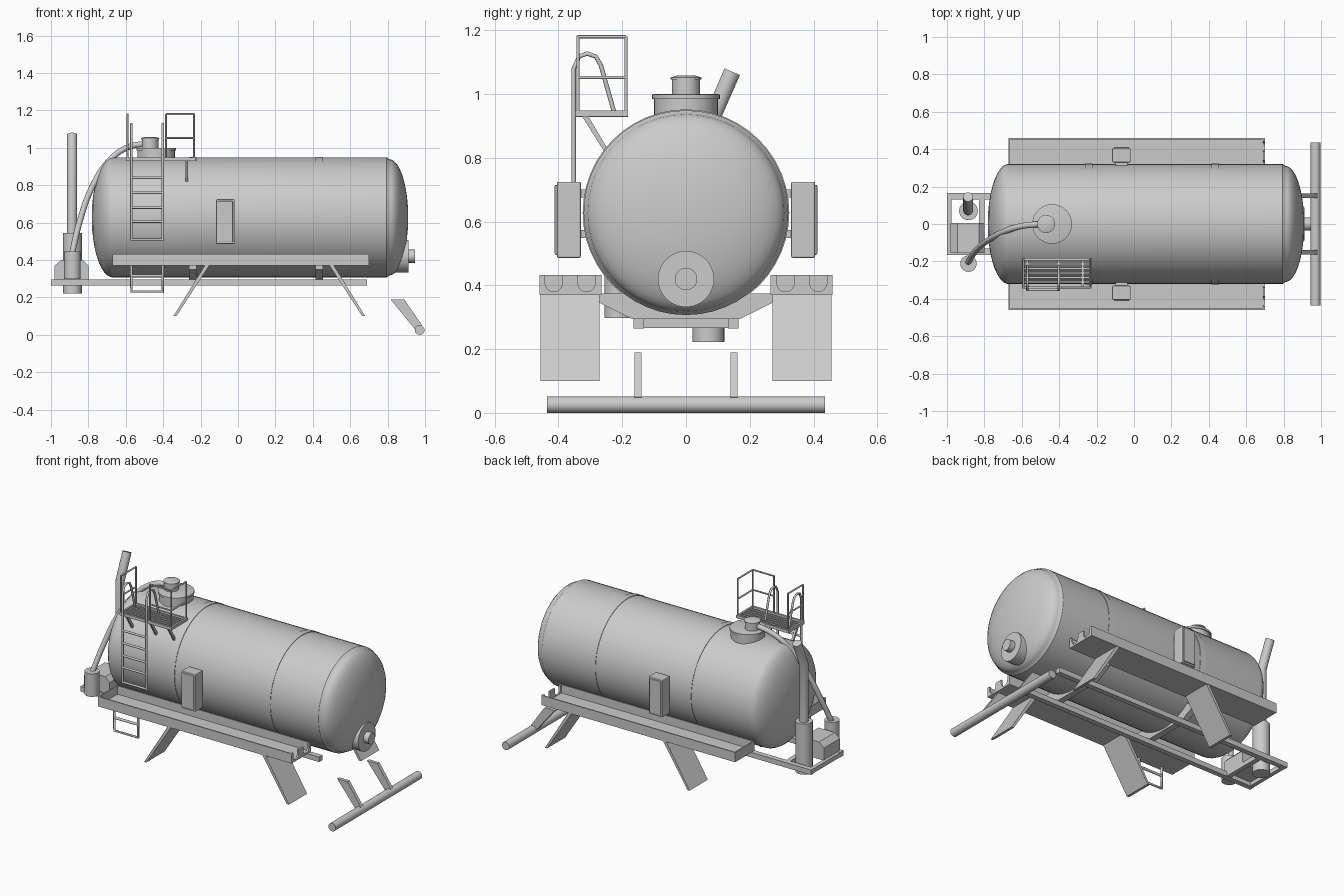
import bpy, bmesh, math
from mathutils import Vector

if "Cube" in bpy.data.objects:
    bpy.data.objects.remove(bpy.data.objects["Cube"])


def finish(name, bm, smooth=False, bevel=0):
    bmesh.ops.recalc_face_normals(bm, faces=bm.faces)
    me = bpy.data.meshes.new(name)
    bm.to_mesh(me)
    bm.free()
    ob = bpy.data.objects.new(name, me)
    bpy.context.collection.objects.link(ob)
    if bevel:
        m = ob.modifiers.new("bevel", 'BEVEL')
        m.width, m.segments = bevel, 2
    if smooth:
        bpy.ops.object.select_all(action='DESELECT')
        bpy.context.view_layer.objects.active = ob
        ob.select_set(True)
        bpy.ops.object.shade_smooth_by_angle(angle=math.radians(35))
    return ob


def box(name, x, y, z, bevel=0):
    bm = bmesh.new()
    bmesh.ops.create_cube(bm, size=1)
    for v in bm.verts:
        v.co = [(r[0] + r[1]) / 2 + c * (r[1] - r[0]) for r, c in zip((x, y, z), v.co)]
    return finish(name, bm, bevel=bevel)


def lathe(name, profile, center, axis='Z', n=40):
    """Spin (radius, position) pairs about an axis through center."""
    bm = bmesh.new()
    rings = []
    for r, h in profile:
        ring = []
        for i in range(n):
            a = 2 * math.pi * i / n
            u, w = r * math.cos(a), r * math.sin(a)
            p = {'X': (h, u, w), 'Y': (u, h, w), 'Z': (u, w, h)}[axis]
            ring.append(bm.verts.new(Vector(center) + Vector(p)))
        rings.append(ring)
    for a, b in zip(rings, rings[1:]):
        for i in range(n):
            bm.faces.new((a[i], a[(i + 1) % n], b[(i + 1) % n], b[i]))
    bm.faces.new(rings[0])
    bm.faces.new(rings[-1])
    return finish(name, bm, True)


def prism(name, pts, lo, hi, axis):
    """Extrude a 2D outline: axis 'Y' takes (x, z) points, axis 'X' takes (y, z)."""
    bm = bmesh.new()
    put = (lambda p, h: (p[0], h, p[1])) if axis == 'Y' else (lambda p, h: (h, p[0], p[1]))
    a = [bm.verts.new(put(p, lo)) for p in pts]
    b = [bm.verts.new(put(p, hi)) for p in pts]
    bm.faces.new(a)
    bm.faces.new(b)
    for i in range(len(pts)):
        j = (i + 1) % len(pts)
        bm.faces.new((a[i], a[j], b[j], b[i]))
    return finish(name, bm)


def tube(name, paths, r, smooth_path=False, res=2):
    cu = bpy.data.curves.new(name, 'CURVE')
    cu.dimensions = '3D'
    cu.bevel_depth, cu.bevel_resolution, cu.use_fill_caps = r, res, True
    for pts in paths:
        if smooth_path:
            s = cu.splines.new('BEZIER')
            s.bezier_points.add(len(pts) - 1)
            for bp, p in zip(s.bezier_points, pts):
                bp.co = p
                bp.handle_left_type = bp.handle_right_type = 'AUTO'
            s.resolution_u = 6
        else:
            s = cu.splines.new('POLY')
            s.points.add(len(pts) - 1)
            for sp, p in zip(s.points, pts):
                sp.co = (*p, 1)
    ob = bpy.data.objects.new(name, cu)
    bpy.context.collection.objects.link(ob)
    return ob


# Tank shell with elliptical rear and creased front end
ZC, R = 0.628, 0.321
arc = [math.radians(a) for a in range(3, 91, 9)] + [math.pi / 2]
prof = [(R * math.sin(a), -0.67 - 0.112 * math.cos(a)) for a in arc]
prof += [(R, 0.795)]
prof += [(0.31 * math.sin(a), 0.81 + 0.1 * math.cos(a)) for a in reversed(arc)]
lathe("tank", prof, (0, 0, ZC), 'X', 48)

# Bands and saddles
for tag, x in (("rear", -0.243), ("front", 0.435)):
    lathe(tag + "_band", [(R + 0.003, -0.02), (R + 0.003, 0.02)], (x, 0, ZC), 'X', 48)
    prism(tag + "_saddle", [(-0.28, 0.375), (-0.28, 0.35), (-0.17, 0.295), (0.17, 0.295),
                            (0.28, 0.35), (0.28, 0.375)], x - 0.02, x + 0.02, 'X')

# Manhole, filler cap
lathe("manhole", [(0.1, 0.9), (0.1, 0.985), (0.106, 0.985), (0.106, 0.998), (0.1, 1.0)], (-0.438, 0, 0))
lathe("filler_cap", [(0.044, 0.99), (0.044, 1.045), (0.048, 1.045), (0.048, 1.052), (0.03, 1.058)],
      (-0.47, 0, 0), n=28)

# Outlet on the front end
lathe("outlet_flange", [(0.088, 0.75), (0.088, 0.912)], (0, 0, 0.42), 'X')
lathe("outlet_pipe", [(0.035, 0.9), (0.035, 0.947)], (0, 0, 0.42), 'X', 28)

# Chassis rails and cross members
for s, tag in ((-1, "right"), (1, "left")):
    y = sorted((s * 0.132, s * 0.165))
    box(tag + "_rail", (-1, 0.69), y, (0.264, 0.296))
for i, (a, b) in enumerate(((-1.0, -0.975), (-0.83, -0.8))):
    box(f"cross_member_{i}", (a, b), (-0.15, 0.15), (0.266, 0.294))


# Tray end plate outline with two round notches
def notched():
    pts = [(0.265, 0.432), (0.265, 0.37), (0.46, 0.37), (0.46, 0.432)]
    for c in (0.415, 0.312):
        pts.append((c + 0.027, 0.432))
        pts += [(c + 0.027 * math.cos(a), 0.407 - 0.027 * math.sin(a))
                for a in [math.pi * k / 8 for k in range(9)]]
        pts.append((c - 0.027, 0.432))
    return pts


# Both sides: trays, flaps, cabinets, bumper brackets
for s, tag in ((-1, "right"), (1, "left")):
    def ys(a, b):
        return sorted((s * a, s * b))
    box(tag + "_tray_floor", (-0.67, 0.7), ys(0.265, 0.46), (0.37, 0.378))
    box(tag + "_tray_outer_wall", (-0.67, 0.7), ys(0.452, 0.46), (0.37, 0.432))
    box(tag + "_tray_inner_wall", (-0.67, 0.7), ys(0.265, 0.273), (0.37, 0.432))
    box(tag + "_tray_rear_wall", (-0.67, -0.662), ys(0.265, 0.46), (0.37, 0.432))
    prism(tag + "_tray_notched_end", [(s * y, z) for y, z in notched()], 0.69, 0.701, 'X')
    for end, x, d in (("rear", -0.165, -1), ("front", 0.5, 1)):
        prism(f"{tag}_{end}_flap", [(x - 0.012, 0.372), (x + 0.012, 0.372), (x + d * 0.172 + 0.008, 0.1),
                                    (x + d * 0.172 - 0.008, 0.1)], s * 0.272, s * 0.456, 'Y')
    box(tag + "_cabinet", (-0.117, -0.018), ys(0.33, 0.405), (0.486, 0.725), 0.005)
    box(tag + "_cabinet_door", (-0.108, -0.027), ys(0.4, 0.412), (0.496, 0.715), 0.004)
    for i, z in enumerate((0.548, 0.675)):
        box(f"{tag}_cabinet_mount_{i}", (-0.1, -0.035), ys(0.29, 0.335), (z, z + 0.025))
    prism(tag + "_bumper_bracket", [(0.815, 0.19), (0.888, 0.19), (0.985, 0.05), (0.95, 0.025)],
          s * 0.14, s * 0.162, 'Y')
lathe("bumper", [(0.026, -0.436), (0.026, 0.436)], (0.971, 0, 0.026), 'Y', 24)

# Pump group, exhaust and suction hose
prism("pump", [(-0.98, 0.29), (-0.98, 0.37), (-0.945, 0.4), (-0.83, 0.4), (-0.8, 0.37), (-0.8, 0.29)],
      -0.155, 0.005, 'Y')
lathe("silencer", [(0.05, 0.222), (0.05, 0.545)], (-0.885, 0.07, 0), n=28)
lathe("separator", [(0.044, 0.298), (0.044, 0.445)], (-0.885, -0.212, 0), n=28)
tube("exhaust_pipe", [[(-0.887, 0.073, 0.52), (-0.887, 0.073, 0.905), (-0.887, 0.145, 1.07)]], 0.027, res=5)
tube("hose", [[(-0.888, -0.207, 0.43), (-0.848, -0.145, 0.6), (-0.78, -0.087, 0.79), (-0.685, -0.037, 0.935),
               (-0.595, -0.01, 1.0), (-0.48, 0.0, 1.025)]], 0.016, True, 4)

# Boarding ladder whose stiles loop over as grab rails
XL, XR = -0.57, -0.402
stile = [(-0.352, 0.505), (-0.352, 0.9), (-0.352, 1.08), (-0.335, 1.118), (-0.31, 1.127),
         (-0.283, 1.118), (-0.267, 1.09), (-0.226, 0.945)]
tube("ladder_stiles", [[(x, y, z) for y, z in stile] for x in (XL, XR)], 0.007)
tube("ladder_rungs", [[(XL, -0.352, z), (XR, -0.352, z)] for z in (0.51, 0.605, 0.68, 0.76, 0.84)], 0.007)

# Step hanging under the tray
tube("lower_step", [[(XL, -0.435, 0.375), (XL, -0.435, 0.232), (XR, -0.435, 0.232), (XR, -0.435, 0.375)],
                    [(XL, -0.435, 0.315), (XR, -0.435, 0.315)]], 0.008)

# Platform: frame, slats, struts
P0, P1, PF, PB = -0.598, -0.228, -0.346, -0.182
for i, (x, y) in enumerate((((P0, P1), (PF, PF + 0.012)), ((P0, P1), (PB - 0.012, PB)),
                            ((P0, P0 + 0.012), (PF, PB)), ((P1 - 0.012, P1), (PF, PB)))):
    box(f"platform_frame_{i}", x, y, (0.929, 0.948))
for i in range(5):
    y = PF + 0.03 + i * 0.024
    box(f"platform_slat_{i}", (P0, P1), (y, y + 0.012), (0.934, 0.944))
for i, x in enumerate((XL, XR, -0.275)):
    box(f"platform_bearer_{i}", (x - 0.007, x + 0.007), (PF, PB), (0.928, 0.936))
    prism(f"platform_strut_{i}", [(-0.326, 0.93), (-0.306, 0.93), (-0.25, 0.835), (-0.255, 0.817)],
          x - 0.007, x + 0.007, 'X')

# Guard rails: two ends plus the short front return
rails = []
F, B, T, M, Z0 = -0.339, -0.188, 1.18, 1.052, 0.94
for a, b in (((-0.59, F), (-0.59, B)), ((-0.235, F), (-0.235, B)), ((-0.385, F), (-0.235, F))):
    rails += [[(*a, Z0), (*a, T)], [(*b, Z0), (*b, T)], [(*a, T), (*b, T)], [(*a, M), (*b, M)]]
tube("guard_rails", rails, 0.005)
